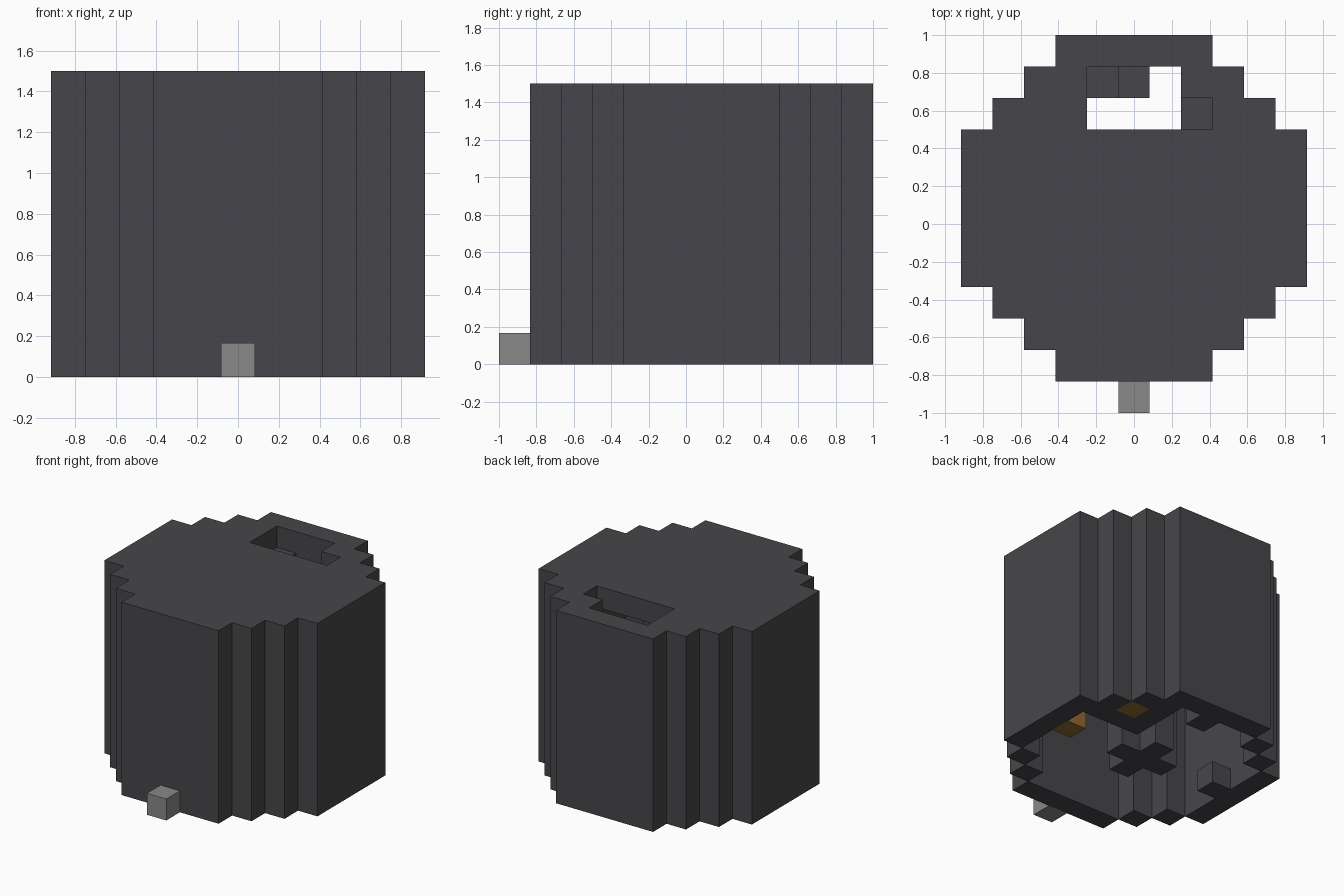
import bpy
import bmesh

cube = bpy.data.objects.get("Cube")
if cube:
    bpy.data.objects.remove(cube, do_unlink=True)

U = 1 / 6          # block size
HEIGHT = 9         # tower height in blocks


def material(name, rgb):
    m = bpy.data.materials.new(name)
    m.use_nodes = True
    color = (*rgb, 1)
    m.diffuse_color = color
    m.node_tree.nodes["Principled BSDF"].inputs["Base Color"].default_value = color
    return m


charcoal = material("charcoal", (0.062, 0.062, 0.069))
grey = material("mid_grey", (0.25, 0.25, 0.25))
amber = material("amber", (0.29, 0.145, 0.03))


def build(name, cells, bottom, top, mat):
    """Extrude a set of square grid cells from one block level up to another."""
    bm = bmesh.new()
    for i, j in cells:
        corners = [(i - .5, j), (i + .5, j), (i + .5, j + 1), (i - .5, j + 1)]
        bm.faces.new([bm.verts.new((x * U, y * U, bottom * U)) for x, y in corners])
    bmesh.ops.remove_doubles(bm, verts=bm.verts, dist=0.001)
    extruded = bmesh.ops.extrude_face_region(bm, geom=bm.faces[:], use_keep_orig=True)
    raised = [g for g in extruded["geom"] if isinstance(g, bmesh.types.BMVert)]
    bmesh.ops.translate(bm, verts=raised, vec=(0, 0, (top - bottom) * U))
    bmesh.ops.recalc_face_normals(bm, faces=bm.faces[:])
    mesh = bpy.data.meshes.new(name)
    bm.to_mesh(mesh)
    bm.free()
    mesh.materials.append(mat)
    obj = bpy.data.objects.new(name, mesh)
    bpy.context.collection.objects.link(obj)
    return obj


# Stepped round footprint: half width shrinks by one block per end row
disc = {(i, j) for j in range(-5, 6) for i in range(-5, 6)
        if abs(i) <= min(5, 7 - abs(j))}
inner = {(i, j) for i, j in disc
         if all(n in disc for n in ((i + 1, j), (i - 1, j), (i, j + 1), (i, j - 1)))}
wall = disc - inner

# Roof opening with a side notch
hatch = {(i, j) for i in (-1, 0, 1) for j in (3, 4)} | {(2, 3)}

build("outer_wall", wall, 0, HEIGHT - 1, charcoal)
build("roof", disc - hatch, HEIGHT - 1, HEIGHT, charcoal)

# Cross-shaped central column
build("central_column", [(0, 0), (1, 0), (-1, 0), (0, 1), (0, -1)], 0, HEIGHT - 1, charcoal)

# Corner platform surrounding an amber block
platform = {(i, j) for i in (2, 3, 4) for j in (2, 3, 4)} & inner
build("corner_platform", platform - {(3, 3)}, 0, 1, charcoal)
build("corner_lamp", [(3, 3)], 0, 1, amber)

# Single blocks
build("side_lamp", [(4, 0)], 0, 1, amber)
build("side_block", [(-4, 0)], 0, 1, charcoal)
build("rear_block", [(0, 4)], 0, 1, charcoal)
build("hatch_ledge", [(-1, 4)], HEIGHT - 2, HEIGHT - 1, charcoal)
build("front_step", [(0, -6)], 0, 1, grey)
